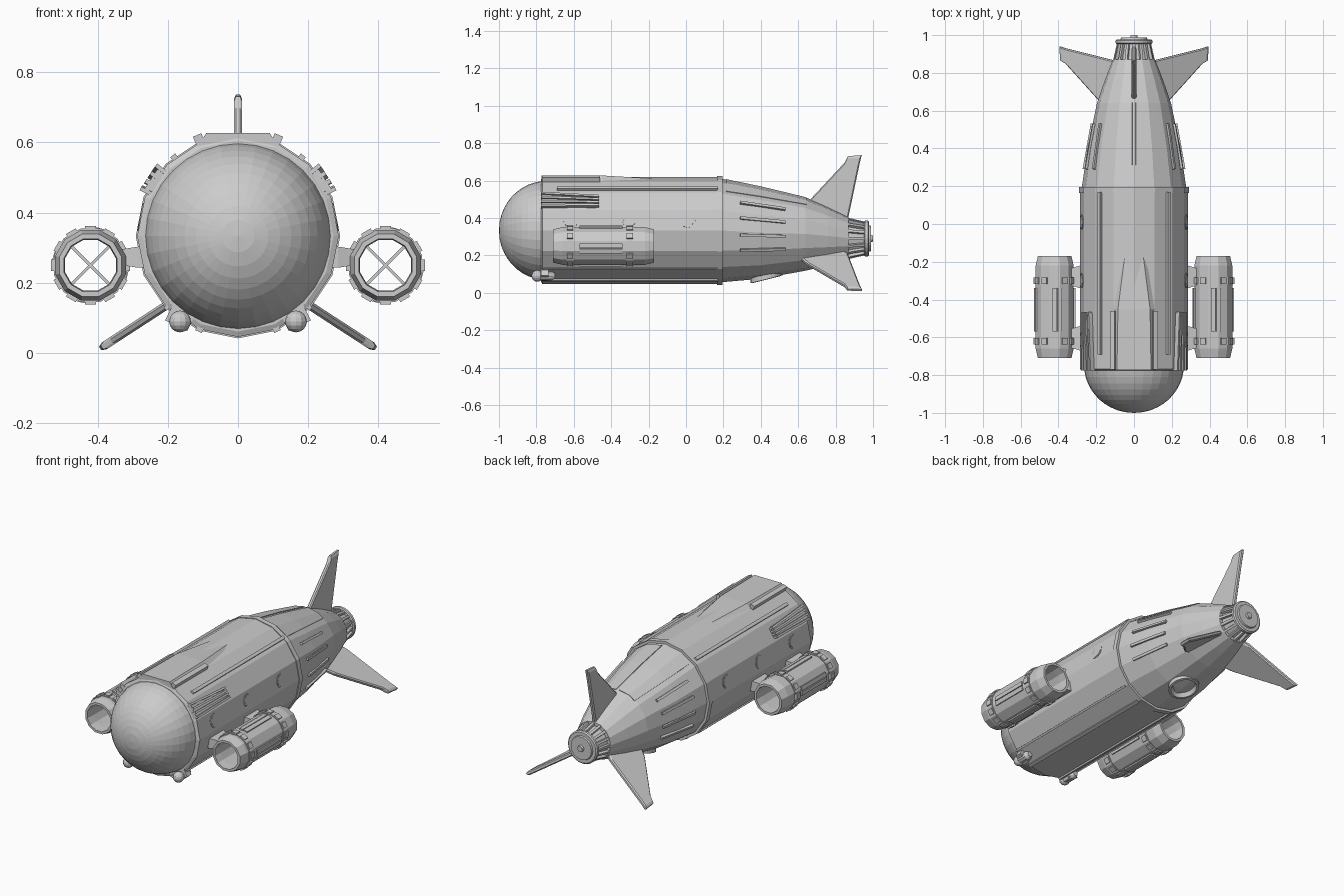
import bpy, bmesh, math
from mathutils import Vector
from math import sin, cos, radians, pi

if "Cube" in bpy.data.objects:
    bpy.data.objects.remove(bpy.data.objects["Cube"])

def mesh(name, verts, faces):
    me = bpy.data.meshes.new(name)
    me.from_pydata([tuple(v) for v in verts], [], faces)
    bm = bmesh.new()
    bm.from_mesh(me)
    bmesh.ops.recalc_face_normals(bm, faces=bm.faces)
    bm.to_mesh(me)
    bm.free()
    ob = bpy.data.objects.new(name, me)
    bpy.context.collection.objects.link(ob)
    return ob

def loft(name, secs, n=16, x=0, turn=0, loop=False):
    """Rings (y, radius, centre z) along y; loop joins last ring to first."""
    v = [(x + r * cos(2 * pi * i / n + turn), y, z + r * sin(2 * pi * i / n + turn))
         for y, r, z in secs for i in range(n)]
    m = len(secs)
    f = [(k * n + i, k * n + (i + 1) % n, (k + 1) % m * n + (i + 1) % n, (k + 1) % m * n + i)
         for k in range(m if loop else m - 1) for i in range(n)]
    if not loop:
        f += [tuple(range(n)), tuple(range((m - 1) * n, m * n))]
    return mesh(name, v, f)

def bar(name, p, q, w, h, up):
    """Box from p to q, w wide, h high along up."""
    p, q, up = Vector(p), Vector(q), Vector(up).normalized()
    side = (q - p).cross(up).normalized() * w / 2
    up = side.cross(q - p).normalized() * h / 2
    v = [e + a * side + b * up for e in (p, q) for a, b in ((-1, -1), (1, -1), (1, 1), (-1, 1))]
    return mesh(name, v, [(0, 1, 2, 3), (4, 5, 6, 7)] +
                [(i, (i + 1) % 4, 4 + (i + 1) % 4, 4 + i) for i in range(4)])

def disc(name, loc, axis, r, depth, n=20):
    bpy.ops.mesh.primitive_cylinder_add(vertices=n, radius=r, depth=depth, location=loc,
                                        rotation=Vector(axis).to_track_quat('Z', 'Y').to_euler())
    bpy.context.object.name = name
    return bpy.context.object

# y, radius, centre z of the tapering tail
TAIL = [(.19, .277, .333), (.40, .246, .321), (.64, .196, .314), (.76, .155, .303), (.87, .112, .292)]
CZ, R = .333, .287

def surf(y, deg, lift=0.0):
    """Point on the 16-sided hull or tail at angle deg from +x."""
    r, z = R, CZ
    if y > .19:
        for a, b in zip(TAIL, TAIL[1:]):
            if a[0] <= y <= b[0]:
                t = (y - a[0]) / (b[0] - a[0])
                r, z = a[1] + t * (b[1] - a[1]), a[2] + t * (b[2] - a[2])
    off = (deg % 22.5) - 11.25
    r = r * cos(radians(11.25)) / cos(radians(off)) + lift
    return Vector((r * cos(radians(deg)), y, z + r * sin(radians(deg))))

def surf_bar(name, y0, a0, y1, a1, w, h, lift=0.0):
    m = radians((a0 + a1) / 2)
    return bar(name, surf(y0, a0, lift), surf(y1, a1, lift), w, h, (cos(m), 0, sin(m)))

# main body
loft("hull", [(-.775, .272, CZ), (-.768, R, CZ), (.17, R, CZ)])
loft("hull_ring", [(.165, .291, CZ), (.195, .291, CZ)])
loft("tail_cone", TAIL)
loft("nose_dome", [(-.745 - .255 * sin(radians(a)), max(.265 * cos(radians(a)), .001), CZ)
                   for a in (0, 7, 15, 23, 31, 39, 47, 55, 63, 71, 80, 90)], 32)

# raised ramp on the back
mesh("dorsal_ramp", [(-.115, -.772, .59), (-.09, -.772, .627), (.09, -.772, .627), (.115, -.772, .59),
                     (-.115, -.45, .59), (-.085, -.45, .627), (.085, -.45, .627), (.115, -.45, .59),
                     (-.07, -.1, .59), (-.04, -.1, .606), (.04, -.1, .606), (.07, -.1, .59)],
     [(0, 1, 2, 3), (8, 9, 10, 11)] +
     [(k + i, k + (i + 1) % 4, k + 4 + (i + 1) % 4, k + 4 + i) for k in (0, 4) for i in range(4)])

for s in (1, -1):
    side = "right" if s > 0 else "left"
    A = (lambda d: d) if s > 0 else (lambda d: 180 - d)

    # hull rails
    surf_bar(side + "_long_rail", -.69, A(51), .17, A(51), .018, .022, .002)
    surf_bar(side + "_top_rail", -.77, A(68), -.46, A(68), .026, .03, .009)
    surf_bar(side + "_belly_rail", -.77, A(-67.5), .17, A(-67.5), .02, .014)
    surf_bar(side + "_lower_rail", -.77, A(-45), .17, A(-45), .012, .012)

    # front side grille
    surf_bar(side + "_grille_base", -.772, A(33.75), -.48, A(32), .07, .03)
    for i in range(4):
        surf_bar(side + "_grille_bar", -.775, A(26 + 5 * i), -.465, A(27 + 3.4 * i), .012, .034, .008)

    # portholes
    for y in (-.615, -.30, .01):
        n = Vector((cos(radians(A(11.25))), 0, sin(radians(11.25))))
        disc(side + "_porthole", surf(y, A(11.25)), n, .04, .005)
        disc(side + "_porthole_glass", surf(y, A(11.25)), n, .033, .008)

    # tail slats
    for a in (36, 16, -4, -22):
        surf_bar(side + "_tail_slat", .29, A(a), .53, A(a), .015, .022, .002)

    # raised tail panels with inset frame
    cols = [(.215, (88, 67.5, 51)), (.40, (87.6, 67.5, 52.5)), (.645, (87, 67.5, 55))]
    pv = [surf(y, A(a), .009) for y, angs in cols for a in angs]
    panel = mesh(side + "_tail_panel", pv, [(k + i, k + i + 1, k + i + 4, k + i + 3)
                                            for k in (0, 3) for i in (0, 1)])
    bm = bmesh.new()
    bm.from_mesh(panel.data)
    if sum(f.normal.z for f in bm.faces) < 0:
        bmesh.ops.reverse_faces(bm, faces=bm.faces)
    bmesh.ops.inset_region(bm, faces=bm.faces[:], thickness=.008, depth=0)
    bmesh.ops.inset_region(bm, faces=bm.faces[:4], thickness=.003, depth=-.005)
    bm.to_mesh(panel.data)
    bm.free()
    sol = panel.modifiers.new("thick", 'SOLIDIFY')
    sol.thickness = .02
    sol.offset = -1

    # front lower lamps
    x, z = s * .165, .09
    bpy.ops.mesh.primitive_uv_sphere_add(segments=12, ring_count=8, radius=.031, location=(x, -.795, z))
    bpy.context.object.name = side + "_lamp"
    loft(side + "_lamp_body", [(-.795, .026, z), (-.72, .026, z), (-.70, .015, z)], 10, x)
    bar(side + "_lamp_bracket", (x, -.775, z + .01), (x, -.735, z + .01), .07, .05, (-s * .5, 0, 1))

    # side engine pod, open at both ends
    px, pz, t = s * .42, .25, radians(15)
    loft(side + "_engine_pod", [(-.71, .092, pz), (-.66, .104, pz), (-.22, .104, pz), (-.17, .092, pz),
                                (-.17, .078, pz), (-.22, .075, pz), (-.66, .075, pz), (-.71, .078, pz)],
         12, px, t, True)
    for y in (-.62, -.30):
        loft(side + "_pod_band", [(y - .02, .1, pz), (y - .02, .108, pz), (y + .02, .108, pz), (y + .02, .1, pz)],
             12, px, t, True)
        for k in range(12):
            a = radians(30 * k)
            d = Vector((cos(a), 0, sin(a)))
            c = Vector((px, y, pz)) + d * .106
            bar(side + "_pod_lug", c - Vector((0, .017, 0)), c + Vector((0, .017, 0)), .032, .012, d)
    for k in range(8):
        a = radians(30 + 45 * k if k % 2 else 45 * k)
        d = Vector((cos(a), 0, sin(a)))
        c = Vector((px, 0, pz)) + d * .103
        bar(side + "_pod_strip", c + Vector((0, -.57, 0)), c + Vector((0, -.34, 0)), .024, .012, d)
    for a in (45, 135):
        d = Vector((cos(radians(a)), 0, sin(radians(a)))) * .08
        c = Vector((px, -.45, pz))
        bar(side + "_pod_spoke", c - d, c + d, .009, .02, (0, 1, 0))

    # pylons joining pod to hull
    for y0, y1 in ((-.67, -.54), (-.34, -.22)):
        v = [(s * xx, yy, .273 + dz) for xx, h, i in ((.25, .03, 0), (.285, .03, 0), (.335, .022, .015))
             for yy, dz in ((y0 + i, -h), (y1 - i, -h), (y1 - i, h), (y0 + i, h))]
        mesh(side + "_pylon", v, [(0, 1, 2, 3), (8, 9, 10, 11)] +
             [(k + i, k + (i + 1) % 4, k + 4 + (i + 1) % 4, k + 4 + i) for k in (0, 4) for i in range(4)])

# three tail fins with bevelled edge, spread around the tail axis
fin = [(.60, .14), (.645, .21), (.85, .43), (.865, .462), (.94, .468), (.93, .43), (.865, .12), (.84, .08)]
mid_y = sum(p[0] for p in fin) / 8
mid_r = sum(p[1] for p in fin) / 8
for name, deg in (("top_fin", 90), ("right_fin", -33), ("left_fin", 213)):
    d, n = Vector((cos(radians(deg)), 0, sin(radians(deg)))), Vector((-sin(radians(deg)), 0, cos(radians(deg))))
    base = Vector((0, 0, .268))
    def ring(k, w):
        return [base + d * (mid_r + (r - mid_r) * k) + n * w + Vector((0, mid_y + (y - mid_y) * k, 0)) for y, r in fin]
    v = ring(.92, -.012) + ring(1, -.006) + ring(1, .006) + ring(.92, .012)
    mesh(name, v, [tuple(range(8)), tuple(range(24, 32))] +
         [(k + i, k + (i + 1) % 8, k + 8 + (i + 1) % 8, k + 8 + i) for k in (0, 8, 16) for i in range(8)])

# tail nozzle with ribs and end cap
NZ = .29
loft("nozzle_core", [(.86, .095, NZ), (.96, .076, NZ)], 16)
for k in range(16):
    a = radians(22.5 * k)
    d = Vector((cos(a), 0, sin(a)))
    bar("nozzle_rib", Vector((0, .86, NZ)) + d * .104, Vector((0, .957, NZ)) + d * .082, .014, .016, d)
loft("nozzle_ring", [(.953, .09, NZ), (.958, .097, NZ), (.972, .097, NZ), (.978, .09, NZ)], 24)
loft("nozzle_cap", [(.975, .072, NZ), (.988, .068, NZ)], 24)
loft("nozzle_plug", [(.985, .02, NZ), (1.0, .017, NZ)], 12)

# round belly port, hollow from below
v = [(r * cos(2 * pi * i / 24), .43 + r * sin(2 * pi * i / 24), z + .04 * r * sin(2 * pi * i / 24) / .08)
     for r, z in ((.085, .17), (.085, .072), (.072, .07), (.06, .092), (.03, .1)) for i in range(24)]
v = [(x, y, z + .0 if k < 24 else z - .02 * (y - .43) / .08) for k, (x, y, z) in enumerate(v)]
mesh("belly_port", v, [(k * 24 + i, k * 24 + (i + 1) % 24, k * 24 + 24 + (i + 1) % 24, k * 24 + 24 + i)
                       for k in range(4) for i in range(24)] + [tuple(range(96, 120)), tuple(range(24))])
